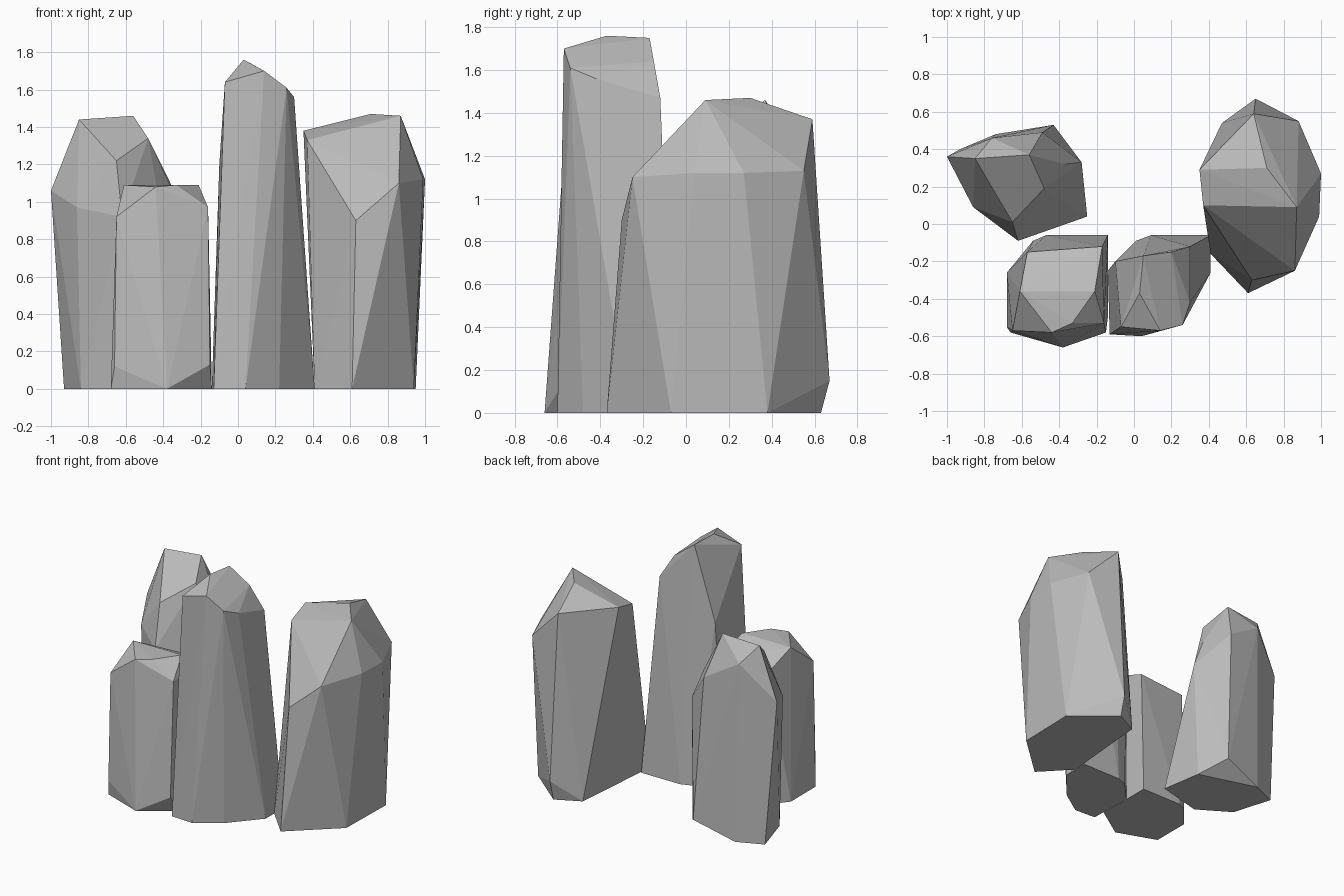
import bpy
import bmesh
from math import radians

default_cube = bpy.data.objects.get("Cube")
if default_cube:
    bpy.data.objects.remove(default_cube, do_unlink=True)

# One plain stone colour for the whole cluster
stone = bpy.data.materials.new("grey_stone")
stone.use_nodes = True
stone_colour = (0.5, 0.5, 0.5, 1)
stone.diffuse_color = stone_colour
shader = next(n for n in stone.node_tree.nodes if n.type == "BSDF_PRINCIPLED")
shader.inputs["Base Color"].default_value = stone_colour
shader.inputs["Roughness"].default_value = 0.9


def faceted_rock(name, footprint, flanks, crown):
    """Wrap a flat footprint, the side corners and the crown in one faceted skin."""
    bm = bmesh.new()
    corners = [(x, y, 0) for x, y in footprint] + flanks + crown
    for corner in corners:
        bm.verts.new(corner)
    hull = bmesh.ops.convex_hull(bm, input=bm.verts)
    leftovers = set(hull["geom_interior"] + hull["geom_unused"])
    loose = [item for item in leftovers if isinstance(item, bmesh.types.BMVert)]
    bmesh.ops.delete(bm, geom=loose, context="VERTS")
    # Merge nearly coplanar triangles into broad cut facets
    bmesh.ops.dissolve_limit(bm, angle_limit=radians(2),
                             verts=bm.verts, edges=bm.edges)
    bmesh.ops.recalc_face_normals(bm, faces=bm.faces)
    mesh = bpy.data.meshes.new(name)
    bm.to_mesh(mesh)
    bm.free()
    mesh.materials.append(stone)
    rock = bpy.data.objects.new(name, mesh)
    bpy.context.collection.objects.link(rock)
    return rock


# Broad rock on the left side, with a sloping front
faceted_rock(
    "left_rock",
    footprint=[(.61, -.37), (.94, -.07), (.95, .38),
               (.65, .63), (.47, .54), (.41, -.16)],
    flanks=[(.65, .67, .15), (.63, -.3, .9), (.86, -.25, 1.1),
            (.99, .04, 1.12), (1, .27, 1.12), (.88, .55, 1.13)],
    crown=[(.35, .29, 1.38), (.37, .1, 1.33), (.64, .59, 1.37),
           (.87, .09, 1.46), (.71, .3, 1.47)],
)

# Tallest, slender rock in the middle
faceted_rock(
    "middle_rock",
    footprint=[(-.13, -.59), (.04, -.6), (.22, -.48), (.41, -.26),
               (.41, -.06), (.09, -.06), (.01, -.09), (-.14, -.25)],
    flanks=[(-.1, -.2, 1.2), (.3, -.12, 1.47), (.3, -.42, 1.56)],
    crown=[(-.07, -.55, 1.64), (.26, -.54, 1.61), (.2, -.15, 1.64),
           (.14, -.57, 1.7), (.05, -.17, 1.75), (.03, -.37, 1.76)],
)

# Short rock at the front, with a flat top
faceted_rock(
    "short_front_rock",
    footprint=[(-.38, -.66), (-.5, -.6), (-.68, -.55), (-.68, -.26),
               (-.54, -.09), (-.47, -.06), (-.14, -.06), (-.14, -.5)],
    flanks=[(-.66, -.58, .12), (-.15, -.58, .13),
            (-.65, -.57, .92), (-.16, -.53, .97)],
    crown=[(-.57, -.15, .97), (-.17, -.12, .98), (-.61, -.36, 1.09),
           (-.21, -.36, 1.09), (-.33, -.53, 1.09), (-.44, -.58, 1.08)],
)

# Leaning rock at the back right, with a ridged crown
faceted_rock(
    "back_rock",
    footprint=[(-.93, .4), (-.84, .1), (-.6, -.05),
               (-.25, .04), (-.3, .35), (-.74, .48)],
    flanks=[(-.43, .53, .1), (-.86, .09, .97), (-.62, -.09, .92),
            (-1, .36, 1.06), (-.28, .33, .9), (-.49, .49, 1.16)],
    crown=[(-.76, .46, 1.32), (-.65, .01, 1.22), (-.37, .32, 1.12),
           (-.48, .19, 1.34), (-.85, .35, 1.44), (-.56, .37, 1.46)],
)
